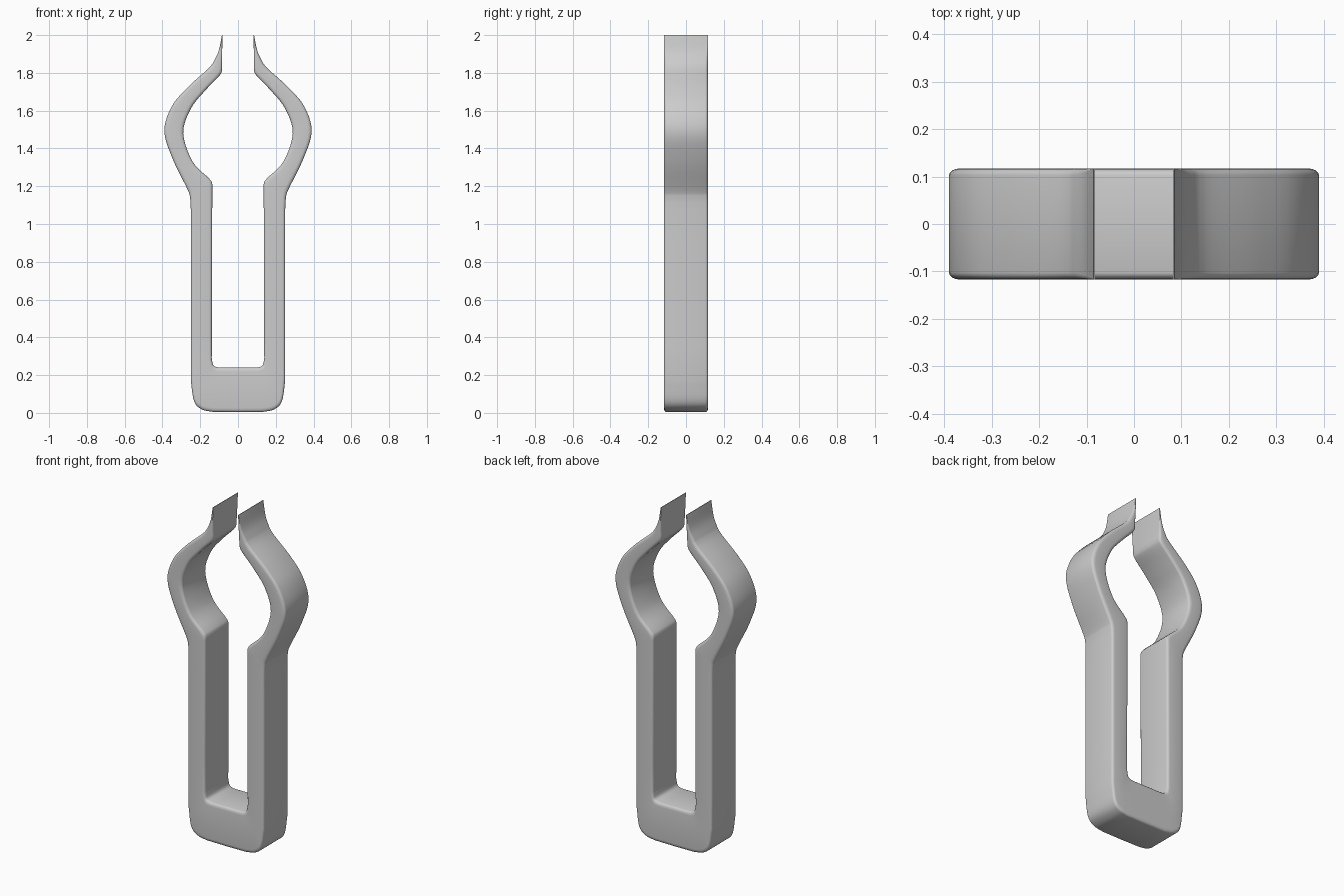
import bpy, bmesh, math
from mathutils import Vector

if "Cube" in bpy.data.objects:
    bpy.data.objects.remove(bpy.data.objects["Cube"])

HALF_DEPTH = 0.117

# Right half of the clip as (outer x, outer z, inner x, inner z) stations
SECTIONS = [
    # base
    [(0, .004, 0, .24), (.13, .005, .09, .24)],
    # rounded base corner
    [(.13, .005, .09, .24), (.19, .018, .115, .243), (.232, .06, .132, .256), (.25, .17, .139, .29)],
    # straight leg
    [(.25, .17, .139, .29), (.25, 1.08, .136, 1.18)],
    # bulging jaw
    [(.25, 1.08, .136, 1.18), (.254, 1.14, .137, 1.215), (.268, 1.185, .155, 1.243),
     (.344, 1.34, .24, 1.33), (.39, 1.49, .29, 1.48), (.352, 1.62, .25, 1.61),
     (.27, 1.72, .175, 1.705), (.165, 1.815, .098, 1.785), (.135, 1.848, .084, 1.815)],
    # pointed tip
    [(.135, 1.848, .084, 1.815), (.103, 1.915, .084, 1.89), (.085, 2.0, .082, 2.0)],
]


def smooth_path(pts, steps):
    """Catmull-Rom through the stations, straight if only two."""
    p = [Vector(q) for q in pts]
    p = [2 * p[0] - p[1]] + p + [2 * p[-1] - p[-2]]
    out = []
    for a, b, c, d in zip(p, p[1:], p[2:], p[3:]):
        for k in range(steps):
            t = k / steps
            out.append(.5 * (2 * b + (c - a) * t + (2 * a - 5 * b + 4 * c - d) * t * t
                             + (3 * b - a - 3 * c + d) * t ** 3))
    return out


def ring(bm, s):
    """Rounded rectangular cross-section between an outer and inner point."""
    outer, inner = Vector((s[0], s[1])), Vector((s[2], s[3]))
    thick = (outer - inner).length
    r = min(.022, .3 * thick)      # rounding across the width
    ry = min(.014, .3 * thick)     # rounding across the depth
    verts = []
    for corner, (su, sy) in enumerate([(1, 1), (0, 1), (0, -1), (1, -1)]):
        for k in range(5):
            a = math.radians(corner * 90 + k * 22.5)
            u = (thick - r if su else r) + r * math.cos(a)
            y = sy * (HALF_DEPTH - ry) + ry * math.sin(a)
            q = inner.lerp(outer, u / thick)
            verts.append(bm.verts.new((q.x, y, q.y)))
    return verts


stations = []
for sec in SECTIONS:
    stations += smooth_path(sec, 5)
stations.append(Vector(SECTIONS[-1][-1]))

# Loft the half clip
bm = bmesh.new()
rings = [ring(bm, s) for s in stations]
for a, b in zip(rings, rings[1:]):
    n = len(a)
    for i in range(n):
        j = (i + 1) % n
        bm.faces.new((a[i], a[j], b[j], b[i]))
bm.faces.new(rings[-1])

# Mirror to the left side and weld at the middle of the base
dup = bmesh.ops.duplicate(bm, geom=bm.verts[:] + bm.edges[:] + bm.faces[:])["geom"]
for v in dup:
    if isinstance(v, bmesh.types.BMVert):
        v.co.x *= -1
bmesh.ops.remove_doubles(bm, verts=[v for v in bm.verts if abs(v.co.x) < 1e-5], dist=1e-5)
bmesh.ops.recalc_face_normals(bm, faces=bm.faces[:])

mesh = bpy.data.meshes.new("spring_clip")
bm.to_mesh(mesh)
bm.free()
clip = bpy.data.objects.new("spring_clip", mesh)
bpy.context.collection.objects.link(clip)
bpy.context.view_layer.objects.active = clip
clip.select_set(True)
bpy.ops.object.shade_smooth_by_angle(angle=math.radians(40))
